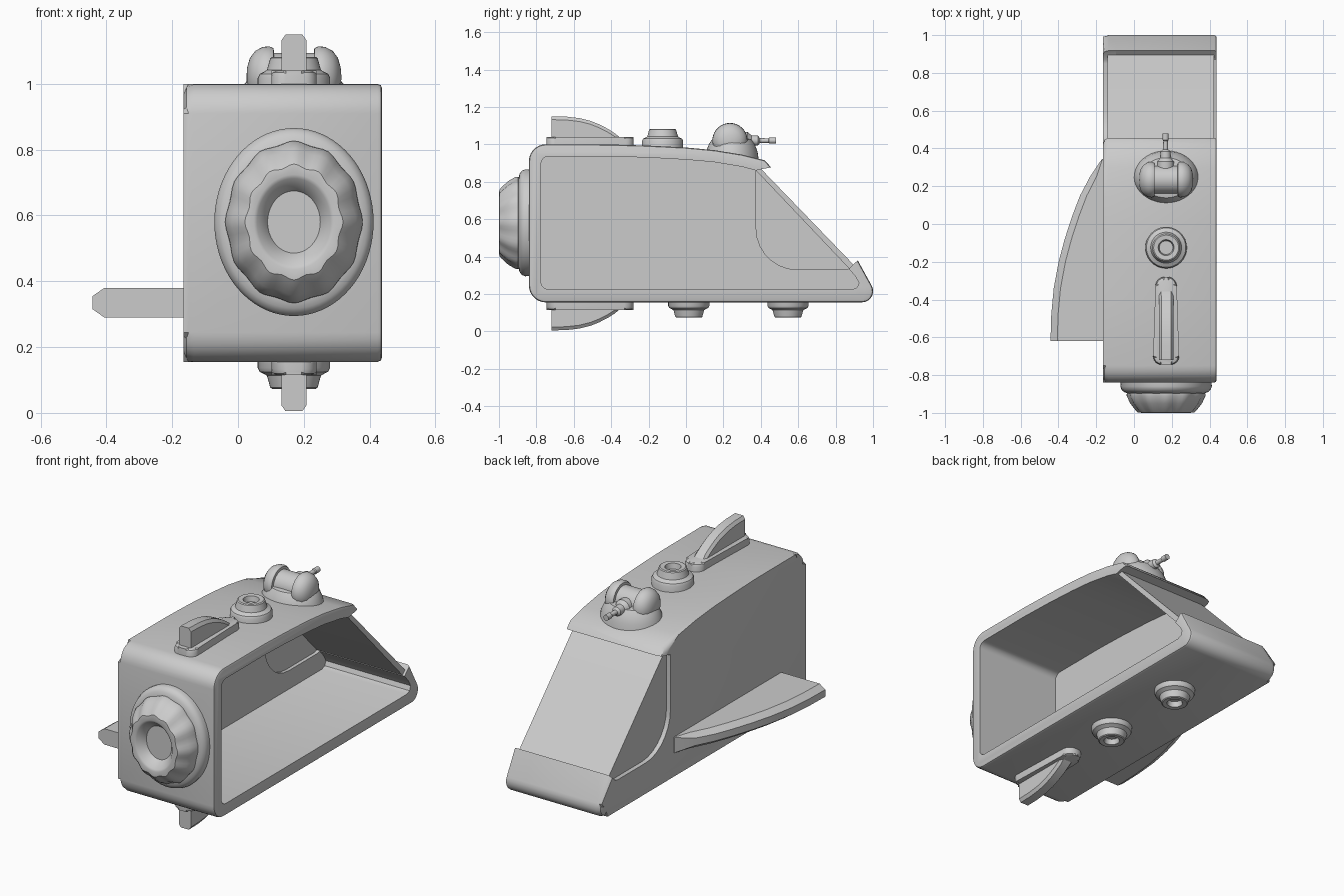
import bpy, bmesh
from math import sin, cos, pi, tan
from mathutils import Vector

if "Cube" in bpy.data.objects:
    bpy.data.objects.remove(bpy.data.objects["Cube"])

CX = 0.17  # centre line of the fittings


def finish(name, bm):
    bmesh.ops.remove_doubles(bm, verts=bm.verts, dist=1e-5)
    bmesh.ops.recalc_face_normals(bm, faces=bm.faces)
    me = bpy.data.meshes.new(name)
    bm.to_mesh(me)
    bm.free()
    ob = bpy.data.objects.new(name, me)
    bpy.context.collection.objects.link(ob)
    smooth(ob)
    return ob


def smooth(ob):
    bpy.ops.object.select_all(action='DESELECT')
    ob.select_set(True)
    bpy.context.view_layer.objects.active = ob
    bpy.ops.object.shade_smooth_by_angle(angle=0.6)


def rounded(pts, seg=7):
    """Polygon with filleted corners; a point is (u, v) or (u, v, radius)."""
    out = []
    for i, p in enumerate(pts):
        c = Vector(p[:2])
        if len(p) < 3:
            out.append(c)
            continue
        a = (Vector(pts[i - 1][:2]) - c).normalized()
        b = (Vector(pts[(i + 1) % len(pts)][:2]) - c).normalized()
        half = a.angle(b) / 2
        o = c + (a + b).normalized() * p[2] / sin(half)
        s, e = c + a * p[2] / tan(half) - o, c + b * p[2] / tan(half) - o
        for k in range(seg + 1):
            t = k / seg
            w = pi - 2 * half
            out.append(o + (s * sin((1 - t) * w) + e * sin(t * w)) / sin(w))
    return out


def along_x(p, t): return (t, p[0], p[1])
def along_z(p, t): return (p[0], p[1], t)


def prism(name, pts, a, b, place, bevel_a=0, bevel_b=0):
    bm = bmesh.new()
    p = rounded(pts)
    rings = [[bm.verts.new(place(q, t)) for q in p] for t in (a, b)]
    caps = [bm.faces.new(r) for r in rings]
    n = len(p)
    for i in range(n):
        j = (i + 1) % n
        bm.faces.new((rings[0][i], rings[0][j], rings[1][j], rings[1][i]))
    edges = [list(c.edges) for c in caps]
    for e, w in zip(edges, (bevel_a, bevel_b)):
        if w:
            bmesh.ops.bevel(bm, geom=e, offset=w, segments=2, profile=0.5, affect='EDGES')
    return finish(name, bm)


def skin(name, rings):
    """Closed solid through equal-sized rings of points."""
    bm = bmesh.new()
    vs = [[bm.verts.new(p) for p in r] for r in rings]
    n = len(vs[0])
    for r, s in zip(vs, vs[1:]):
        for i in range(n):
            bm.faces.new((r[i], r[(i + 1) % n], s[(i + 1) % n], s[i]))
    bm.faces.new(vs[0])
    bm.faces.new(vs[-1])
    return finish(name, bm)


def lathe(name, prof, place, n=40):
    """prof: (radius, height[, scallop]); place maps (u, v, height) to space."""
    rings = []
    for r, h, *w in prof:
        ring = []
        for i in range(n):
            t = 2 * pi * i / n
            k = r * (1 + (w[0] if w else 0) * cos(12 * t))
            ring.append(place(k * cos(t), k * sin(t), h))
        rings.append(ring)
    return skin(name, rings)


def fin(name, stations, h, ch, place):
    """Chamfered blade lofted along y; stations are (y, height)."""
    rings = []
    for y, w in stations:
        c = min(ch, w * 0.5)
        d = h - c * 0.7
        sec = [(-h, -0.03), (-h, w - c), (-d, w), (d, w), (h, w - c), (h, -0.03)]
        rings.append([place(s, y, u) for s, u in sec])
    return skin(name, rings)


def cut(ob, cutter):
    m = ob.modifiers.new('cut', 'BOOLEAN')
    m.operation, m.solver, m.object = 'DIFFERENCE', 'EXACT', cutter
    smooth_target = ob
    bpy.ops.object.select_all(action='DESELECT')
    smooth_target.select_set(True)
    bpy.context.view_layer.objects.active = ob
    bpy.ops.object.modifier_apply(modifier=m.name)
    bpy.data.objects.remove(cutter)
    smooth(ob)


# Hull shell, open on the right side
hull = prism('hull', [(-0.84, 0.155, 0.09), (-0.84, 1.0, 0.09), (-0.4, 0.999), (-0.2, 0.993),
                      (0.0, 0.983), (0.15, 0.969), (0.3, 0.945), (0.42, 0.915),
                      (0.917, 0.382), (1.042, 0.155, 0.06)],
             -0.165, 0.438, along_x, 0.03, 0.014)
window = [(0.375, 0.86), (0.405, 0.868), (0.6, 0.9), (0.97, 0.6), (0.97, 0.427)]
cut(hull, prism('cavity_cutter', [(-0.775, 0.225, 0.04), (-0.775, 0.935, 0.04), (-0.4, 0.935),
                                  (-0.2, 0.929), (0.0, 0.918), (0.15, 0.905), (0.3, 0.88)]
                + window + [(0.87, 0.335), (0.905, 0.295), (0.925, 0.26), (0.915, 0.235), (0.89, 0.225)],
                -0.095, 1, along_x))
cut(hull, prism('window_cutter', window + [(0.87, 0.335), (0.85, 0.33), (0.375, 0.33, 0.22)],
                -0.5, 0.0, along_x))

# Glazing: sloped windscreen and left side pane
prism('windscreen', [(0.36, 0.91), (0.40, 0.87), (0.90, 0.352), (0.90, 0.315), (0.87, 0.338),
                     (0.36, 0.875)], -0.14, 0.424, along_x)
prism('side_window', [(0.35, 0.30), (0.35, 0.885), (0.40, 0.87), (0.89, 0.355), (0.89, 0.30)],
      -0.14, -0.115, along_x)


# Oval nose: rounded collar and scalloped cap with a recessed centre
def nose(u, v, h): return (CX + u, -h, 0.58 + 1.18 * v)


lathe('nose_collar', [(0.24, 0.82), (0.242, 0.86), (0.236, 0.878), (0.222, 0.89), (0.2, 0.897),
                      (0.1, 0.897)], nose, 72)
lathe('nose_cap', [(0.19, 0.88), (0.205, 0.897, 0.015), (0.205, 0.91, 0.02), (0.185, 0.95, 0.025),
                   (0.158, 0.985, 0.03), (0.145, 0.998, 0.03), (0.122, 1.0), (0.112, 0.995),
                   (0.082, 0.955), (0.08, 0.95)], nose, 72)


# Top and bottom fittings share a flip about the hull mid height
def vertical(flip, x, y):
    return lambda u, v, h: (x + u, y + v, 0.155 - h if flip else 1.0 + h)


blade = [(-0.72, 0.15), (-0.64, 0.148), (-0.57, 0.14), (-0.51, 0.125), (-0.465, 0.107),
         (-0.42, 0.084), (-0.385, 0.062), (-0.345, 0.03), (-0.325, 0.01)]
pad = [(-0.07, -0.745, 0.045), (0.07, -0.745, 0.045), (0.055, -0.28, 0.05), (-0.055, -0.28, 0.05)]
for side, flip in (('top', False), ('bottom', True)):
    at = vertical(flip, CX, 0)
    fin(side + '_fin', blade, 0.038, 0.018, at)
    prism(side + '_fin_base', pad, -0.03, 0.04,
          lambda p, t, at=at: at(p[0], p[1], t), 0, 0.018)

# Round ports
port = [(0.11, -0.04), (0.11, 0.018), (0.104, 0.03), (0.09, 0.037), (0.082, 0.042),
        (0.072, 0.078), (0.066, 0.082), (0.042, 0.08), (0.036, 0.05)]
for name, flip, y in (('top_port', False, -0.125), ('bottom_port_front', True, 0.015),
                      ('bottom_port_rear', True, 0.545)):
    lathe(name, port, vertical(flip, CX, y))

# Left wing
fin('left_wing', [(-0.62, 0.277), (-0.48, 0.273), (-0.34, 0.26), (-0.2, 0.234), (-0.08, 0.202),
                  (0.04, 0.163), (0.15, 0.121), (0.25, 0.068), (0.31, 0.028), (0.345, 0.004)],
    0.045, 0.036, lambda s, y, u: (-0.165 - u, y, 0.335 + s))

# Roof turret: base, two domed ends, centre drum and gun
TY, TZ = 0.235, 1.02
lathe('turret_base', [(0.175, 0.92), (0.168, 0.96), (0.15, 1.0), (0.13, 1.025), (0.1, 1.03)],
      lambda u, v, h: (CX + u, TY + 0.01 + 0.82 * v, h))
dome = [(0.07, 0.06), (0.088, 0.062), (0.094, 0.075), (0.092, 0.095), (0.08, 0.118),
        (0.058, 0.134), (0.03, 0.142), (0.005, 0.144)]
for side, s in (('left', -1), ('right', 1)):
    lathe(side + '_turret_dome', dome, lambda u, v, h, s=s: (CX + s * h, TY + u, TZ + v))
lathe('turret_drum', [(0.074, -0.08), (0.074, 0.08)], lambda u, v, h: (CX + h, TY + u, TZ + v))
lathe('turret_gun', [(0.045, 0.26), (0.045, 0.33), (0.028, 0.35), (0.026, 0.385), (0.013, 0.395),
                     (0.012, 0.44), (0.016, 0.445), (0.016, 0.48)],
      lambda u, v, h: (CX - 0.003 + u, h, TZ + v), 20)
